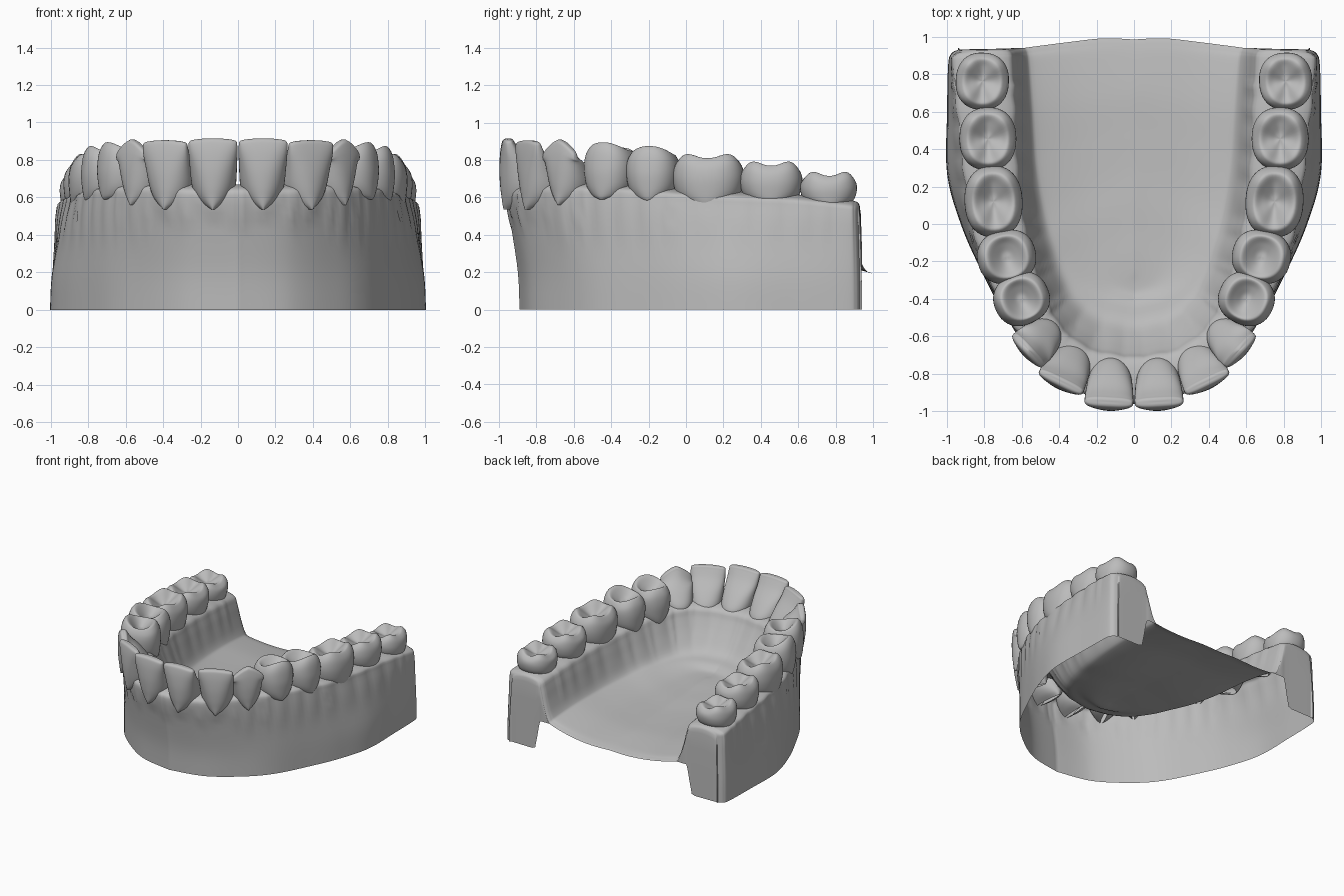
import bpy, bmesh, math
from mathutils import Vector

if "Cube" in bpy.data.objects:
    bpy.data.objects.remove(bpy.data.objects["Cube"])

mat = bpy.data.materials.new("plaster_grey")
mat.diffuse_color = (0.5, 0.5, 0.5, 1)
mat.use_nodes = True
mat.node_tree.nodes["Principled BSDF"].inputs["Base Color"].default_value = mat.diffuse_color


def spline(pts, n):
    """Catmull-Rom through tuples, n steps per span."""
    out = []
    for i in range(len(pts) - 1):
        a, b, c, d = (pts[max(0, i - 1)], pts[i], pts[i + 1], pts[min(len(pts) - 1, i + 2)])
        for k in range(n):
            t = k / n
            out.append(tuple(0.5 * (2 * q + (r - p) * t + (2 * p - 5 * q + 4 * r - s) * t * t
                                    + (3 * q - p - 3 * r + s) * t ** 3)
                             for p, q, r, s in zip(a, b, c, d)))
    out.append(tuple(pts[-1]))
    return out


def lerp(a, b, t):
    return tuple(p + (q - p) * t for p, q in zip(a, b))


def smooth(a, b, x):
    t = min(1, max(0, (x - a) / (b - a)))
    return t * t * (3 - 2 * t)


def finish(name, bm):
    me = bpy.data.meshes.new(name)
    bm.to_mesh(me)
    bm.free()
    ob = bpy.data.objects.new(name, me)
    bpy.context.collection.objects.link(ob)
    me.materials.append(mat)
    bpy.ops.object.select_all(action='DESELECT')
    bpy.context.view_layer.objects.active = ob
    ob.select_set(True)
    bpy.ops.object.shade_smooth_by_angle(angle=math.radians(55))
    return ob


def skin(bm, rows, closed, flip):
    for r0, r1 in zip(rows, rows[1:]):
        n = len(r0)
        for j in range(n if closed else n - 1):
            k = (j + 1) % n
            f = [r0[j], r0[k], r1[k], r1[j]]
            bm.faces.new(f[::-1] if flip else f)


# Teeth of one side: name, centre x y, half width, half depth, facing angle, z bottom, z top, cusps
TEETH = [
    ("central_incisor", .129, -.855, .130, .143, -87, .535, .915, 0),
    ("lateral_incisor", .352, -.767, .130, .126, -64, .535, .905, 0),
    ("canine", .503, -.618, .118, .122, -43, .56, .91, 1),
    ("first_premolar", .600, -.400, .138, .150, -25, .59, .865, 2),
    ("second_premolar", .680, -.175, .142, .157, -12, .58, .845, 2),
    ("first_molar", .750, .120, .190, .155, -3, .55, .815, 4),
    ("second_molar", .780, .455, .167, .152, 0, .56, .775, 4),
    ("third_molar", .810, .762, .152, .142, 3, .545, .72, 4),
]
# Front tooth rings: width, facial depth, lingual depth, height, squareness
FRONT = [(.1, .84, -.95, 0, 2), (.45, .88, -1, .07, 2), (.74, .92, -1, .18, 2), (.9, .97, -.95, .33, 2.1),
         (.96, 1, -.5, .55, 2.3), (1, .97, .1, .78, 2.6), (1, .9, .42, .94, 3.2), (.96, .84, .5, .985, 3.2),
         (.8, .76, .58, 1, 3), (.02, .68, .66, 1, 2)]
# Back tooth rings: width, facial depth, lingual depth, height, squareness
BACK = [(.3, .86, -.86, 0, 2), (.66, .92, -.92, .07, 2), (.9, .97, -.97, .26, 2.2), (1, 1, -1, .55, 2.3),
        (.97, .94, -.94, .8, 2.4), (.86, .8, -.8, .96, 2.3), (.74, .66, -.66, 1, 2.2),
        (.5, .42, -.42, .89, 2), (.22, .18, -.18, .79, 2), (.01, .01, -.01, .77, 2)]


def tooth(side, label, t):
    name, cx, cy, hw, hd, ang, z0, z1, cusps = t
    a = math.radians(ang)
    v = Vector((math.cos(a), math.sin(a)))
    u = Vector((-v.y, v.x))
    bm = bmesh.new()
    rings, seg = [], 40
    for w, vf, vb, h, e in spline(BACK if cusps > 1 else FRONT, 4):
        ring = []
        top = smooth(.6, .95, h)
        for j in range(seg):
            th = 2 * math.pi * j / seg
            c, s = math.cos(th), math.sin(th)
            pu = w * math.copysign(abs(c) ** (2 / e), c)
            pv = (vf + vb) / 2 + (vf - vb) / 2 * math.copysign(abs(s) ** (2 / e), s)
            z = z0 + (z1 - z0) * h
            if cusps == 1:      # single pointed tip
                z -= .075 * top * abs(pu) ** 1.4
            elif cusps == 2:    # outer and inner cusp
                z += top * min(1, w * 1.5) * (-.015 * math.cos(2 * th) + .014 * s)
            elif cusps == 4:    # four corner cusps
                z += top * min(1, w * 1.5) * (-.012 * math.cos(4 * th) + .006 * s)
            else:               # slightly bowed cutting edge
                z -= .012 * top * pu * pu
            p = Vector((cx, cy)) + u * pu * hw + v * pv * hd
            ring.append(bm.verts.new((p.x * side, p.y, z)))
        rings.append(ring)
    skin(bm, rings, True, side < 0)
    bm.faces.new(rings[-1] if side > 0 else rings[-1][::-1])
    finish(f"{label}_{name}", bm)


for side, label in ((1, "right"), (-1, "left")):
    for t in TEETH:
        tooth(side, label, t)

# Gum stations from the front middle to the back end:
# base xy, outer rim xy, inner rim xy, floor edge xy, midline y, ridge z, floor z
GUM = [
    (0, -.89, 0, -.96, 0, -.715, 0, -.43, -.28, .655, .31),
    (.28, -.83, .27, -.905, .22, -.675, .17, -.39, -.24, .655, .31),
    (.52, -.67, .50, -.735, .37, -.575, .28, -.31, -.15, .665, .305),
    (.68, -.50, .65, -.53, .46, -.44, .35, -.19, -.03, .66, .295),
    (.815, -.25, .78, -.27, .53, -.24, .40, -.05, .12, .65, .285),
    (.925, .00, .86, -.03, .585, .00, .45, .12, .30, .63, .27),
    (.998, .27, .91, .27, .62, .28, .49, .35, .50, .615, .26),
    (.998, .60, .945, .60, .635, .60, .51, .63, .70, .60, .25),
    (.992, .85, .972, .85, .645, .85, .53, .86, .88, .575, .225),
    (.975, .91, .96, .90, .65, .905, .54, .92, .955, .565, .21),
    (.94, .93, .925, .92, .665, .925, .55, .945, .985, .555, .20),
]


def section(s):
    B, O, I, F = s[0:2], s[2:4], s[4:6], s[6:8]
    C, zr, zf = (0, s[8]), s[9], s[10]
    back = smooth(.7, .98, s[8]) * .018
    m1, m2 = lerp(F, C, .35), lerp(F, C, .7)
    pts = [(*B, 0), (*lerp(B, O, .12), .3 * zr), (*lerp(B, O, .6), .65 * zr), (*O, .9 * zr),
           (*lerp(O, I, .08), zr - .008), (*lerp(O, I, .5), zr + .015), (*lerp(O, I, .92), zr - .008),
           (*lerp(I, F, .06), zr - .07), (*lerp(I, F, .3), zf + .5 * (zr - zf)),
           (*lerp(I, F, .62), zf + .2 * (zr - zf)), (*F, zf + .035),
           (m1[0], m1[1] + back * .6, zf + .003), (m2[0], m2[1] + back, zf - .005), (*C, zf - .005)]
    return spline(pts, 4)


def tooth_space(x, y):
    """Offsets of a point along and across each tooth, in half sizes."""
    for _, cx, cy, hw, hd, ang, z0, *_r in TEETH:
        a = math.radians(ang)
        c, s = math.cos(a), math.sin(a)
        dx, dy = x - cx, y - cy
        yield (-dx * s + dy * c) / hw, (dx * c + dy * s) / hd, c, s, z0


def root_bulge(x, y, z):
    """Swell the gum over each root and pinch it between teeth."""
    k = smooth(.3, .5, z)
    if k:
        pu, pv, c, s, _ = min(tooth_space(x, y), key=lambda q: abs(q[0]) + .3 * abs(q[1]))
        if abs(pu) < 1 and abs(pv) > .5 and y < .75:
            d = math.copysign(.009 * k * math.cos(math.pi * pu), pv)
            x, y = (x + d * c if x > 1e-5 else x), y + d * s
    return x, y, z


def gum_half(bm, side):
    rows = [[root_bulge(*p) for p in section(s)] for s in spline(GUM, 10)]
    end = rows[-1]
    # back wall drops from the ridge end to the base, stepping up to the floor edge
    for f, out in ((.975, .006), (.92, .01), (.7, .012), (.45, .012), (.2, .012), (0, .012)):
        row = []
        for x, y, z in end:
            e = min(z, .24 * (1 - smooth(.655, .715, x)))
            dy = out * smooth(.57, .66, x)
            row.append((x, y + dy, e + (z - e) * f))
        rows.append(row)
    skin(bm, [[bm.verts.new((x * side, y, max(0, z))) for x, y, z in r] for r in rows], False, side > 0)


def in_socket(p):
    """True inside the open socket below a tooth."""
    return any(p.z > z0 + .03 and pu * pu + pv * pv < .36 for pu, pv, _, _, z0 in tooth_space(abs(p.x), p.y))


# Gum with palate floor, open underneath
bm = bmesh.new()
gum_half(bm, 1)
gum_half(bm, -1)
bmesh.ops.delete(bm, geom=[f for f in bm.faces if in_socket(f.calc_center_median())], context='FACES')
bmesh.ops.remove_doubles(bm, verts=bm.verts, dist=.0004)
bmesh.ops.dissolve_degenerate(bm, edges=bm.edges, dist=.0003)
finish("gum_base", bm)
